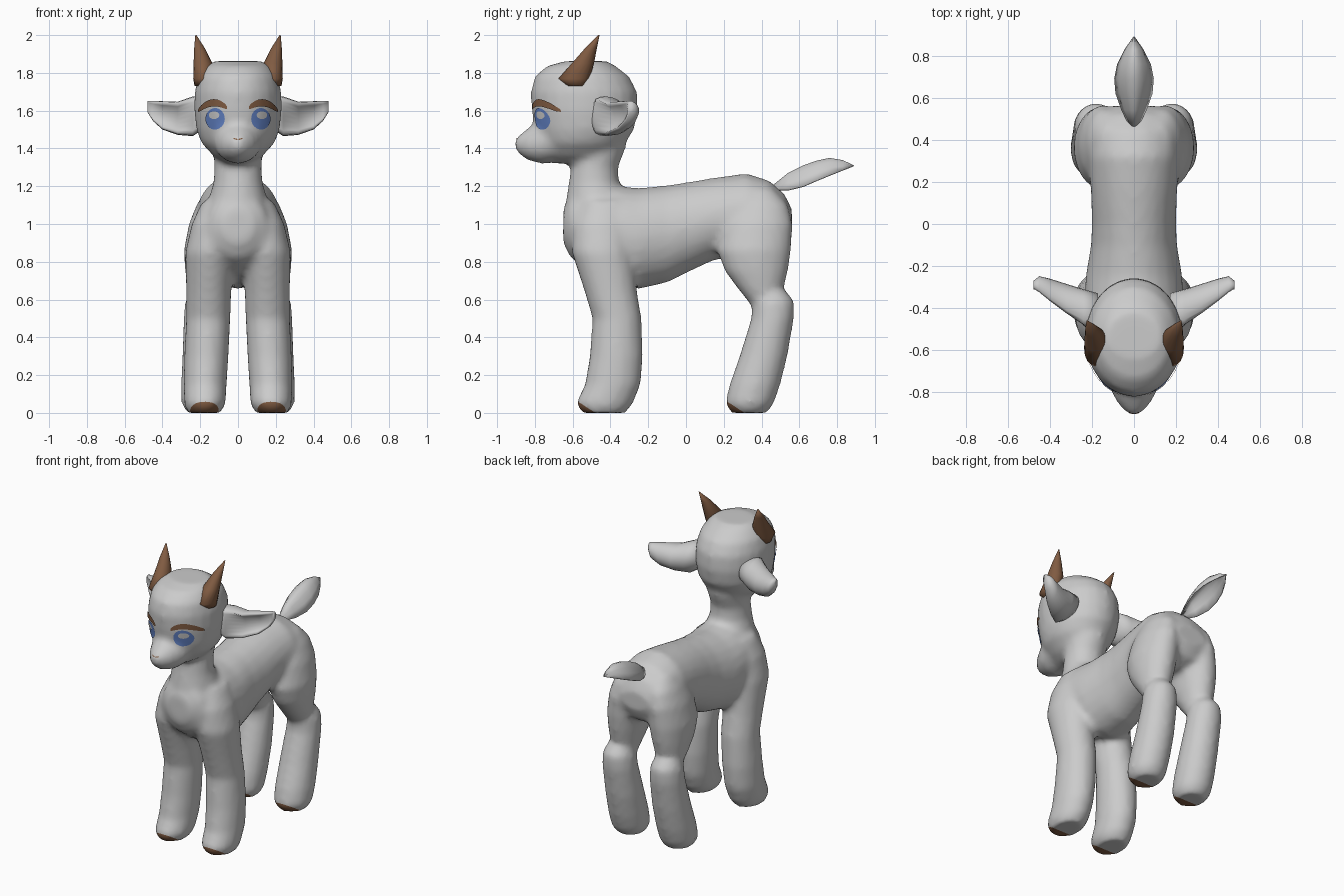
import bpy, bmesh, math
from mathutils import Vector
from mathutils.bvhtree import BVHTree

if "Cube" in bpy.data.objects:
    bpy.data.objects.remove(bpy.data.objects["Cube"])


def material(name, rgb):
    m = bpy.data.materials.new(name)
    m.diffuse_color = (*rgb, 1)
    m.use_nodes = True
    m.node_tree.nodes["Principled BSDF"].inputs["Base Color"].default_value = m.diffuse_color
    return m


COAT = material("pale_coat", (0.60, 0.60, 0.60))
BROWN = material("horn_brown", (0.22, 0.107, 0.055))
BLUE = material("eye_blue", (0.12, 0.22, 0.55))


def finish(name, bm, *mats):
    me = bpy.data.meshes.new(name)
    bm.to_mesh(me)
    bm.free()
    for m in mats:
        me.materials.append(m)
    for p in me.polygons:
        p.use_smooth = True
    ob = bpy.data.objects.new(name, me)
    bpy.context.collection.objects.link(ob)
    return ob


def loft(bm, axis, rings, side=1, n=24):
    """Skin oval rings: (position, a0, a1, b0, b1, dent); a, b are the other two axes."""
    loops, new = [], []
    for pos, a0, a1, b0, b1, *dent in rings:
        loop = []
        for i in range(n):
            t = 2 * math.pi * i / n
            a = (a0 + a1) / 2 + (a1 - a0) / 2 * math.cos(t)
            b = (b0 + b1) / 2 + (b1 - b0) / 2 * math.sin(t)
            if dent:  # hollow out the front of the ring
                a += dent[0] * (a1 - a0) / 2 * max(0, -math.cos(t) - 0.45) / 0.55
            co = [a, b]
            co.insert("xyz".index(axis), pos)
            loop.append(bm.verts.new((co[0] * side, co[1], co[2])))
        loops.append(loop)
    for p, q in zip(loops, loops[1:]):
        for i in range(n):
            j = (i + 1) % n
            new.append(bm.faces.new((p[i], p[j], q[j], q[i])))
    new += [bm.faces.new(loops[0]), bm.faces.new(loops[-1])]
    bmesh.ops.recalc_face_normals(bm, faces=new)


bm = bmesh.new()
# torso
loft(bm, "y", [(y, -w, w, z0, z1) for y, z0, z1, w in (
    (-0.65, 0.90, 1.08, 0.08), (-0.61, 0.82, 1.16, 0.15), (-0.50, 0.74, 1.20, 0.21),
    (-0.35, 0.68, 1.20, 0.235), (-0.25, 0.655, 1.19, 0.23), (-0.10, 0.69, 1.205, 0.205),
    (0.0, 0.74, 1.22, 0.20), (0.15, 0.81, 1.245, 0.205), (0.32, 0.83, 1.268, 0.22),
    (0.44, 0.83, 1.23, 0.22), (0.52, 0.87, 1.16, 0.18), (0.56, 0.95, 1.08, 0.11))])
# neck
loft(bm, "z", [(z, -w, w, y0, y1) for z, y0, y1, w in (
    (1.0, -0.65, -0.28, 0.18), (1.13, -0.635, -0.30, 0.155), (1.22, -0.62, -0.355, 0.13),
    (1.30, -0.61, -0.36, 0.125), (1.40, -0.60, -0.32, 0.13), (1.50, -0.60, -0.32, 0.12))])
# skull
loft(bm, "z", [(z, -w, w, y0, y1) for z, y0, y1, w in (
    (1.32, -0.70, -0.44, 0.06), (1.36, -0.74, -0.36, 0.13), (1.43, -0.78, -0.32, 0.195),
    (1.50, -0.80, -0.275, 0.22), (1.60, -0.817, -0.255, 0.232), (1.70, -0.822, -0.26, 0.23),
    (1.78, -0.80, -0.30, 0.21), (1.835, -0.74, -0.37, 0.17), (1.862, -0.64, -0.42, 0.13))])
# muzzle
loft(bm, "y", [(y, -w, w, z0, z1) for y, z0, z1, w in (
    (-0.66, 1.33, 1.57, 0.14), (-0.77, 1.318, 1.545, 0.12), (-0.84, 1.34, 1.505, 0.085),
    (-0.885, 1.37, 1.47, 0.05), (-0.905, 1.40, 1.45, 0.02))])
for s in (1, -1):
    # front leg
    loft(bm, "z", [
        (0.0, 0.09, 0.27, -0.55, -0.32), (0.05, 0.065, 0.285, -0.585, -0.28),
        (0.15, 0.06, 0.288, -0.535, -0.24), (0.30, 0.05, 0.285, -0.51, -0.228),
        (0.50, 0.04, 0.275, -0.495, -0.235), (0.65, 0.035, 0.275, -0.54, -0.26),
        (0.85, 0.02, 0.28, -0.605, -0.28), (1.0, 0.02, 0.245, -0.60, -0.28),
        (1.12, 0.05, 0.19, -0.54, -0.32)], s)
    # thigh
    loft(bm, "z", [
        (0.55, 0.10, 0.24, 0.36, 0.49), (0.65, 0.075, 0.265, 0.28, 0.515),
        (0.75, 0.05, 0.28, 0.205, 0.54), (0.86, 0.03, 0.287, 0.165, 0.557),
        (1.0, 0.03, 0.26, 0.19, 0.565), (1.10, 0.04, 0.22, 0.24, 0.54),
        (1.18, 0.05, 0.17, 0.30, 0.47)], s)
    # hind shank
    loft(bm, "z", [
        (0.0, 0.09, 0.27, 0.24, 0.43), (0.05, 0.065, 0.30, 0.208, 0.465),
        (0.15, 0.06, 0.302, 0.23, 0.50), (0.30, 0.06, 0.295, 0.283, 0.537),
        (0.50, 0.07, 0.288, 0.345, 0.572), (0.59, 0.08, 0.28, 0.35, 0.575),
        (0.645, 0.11, 0.25, 0.39, 0.53)], s)
body = finish("body", bm)

# blend the body parts into one skin
rm = body.modifiers.new("blend", 'REMESH')
rm.mode = 'VOXEL'
rm.voxel_size = 0.02
sm = body.modifiers.new("soften", 'SMOOTH')
sm.factor = 0.5
sm.iterations = 6
skin = bpy.data.meshes.new_from_object(
    body.evaluated_get(bpy.context.evaluated_depsgraph_get()))
bpy.data.objects.remove(body)
bm = bmesh.new()
bm.from_mesh(skin)
for f in bm.faces:
    f.material_index = 0

# hooves: cut each toe along a sloping plane and colour the tip
for toe, back in ((-0.58, -0.48), (0.21, 0.31)):
    point = Vector((0, back, 0))
    normal = Vector((0, 0.065, back - toe)).normalized()
    faces = [f for f in bm.faces if f.calc_center_median().z < 0.12
             and toe - 0.1 < f.calc_center_median().y < back + 0.2]
    geom = set(faces)
    for f in faces:
        geom.update(f.edges)
        geom.update(f.verts)
    bmesh.ops.bisect_plane(bm, geom=list(geom), dist=1e-5, plane_co=point, plane_no=normal)
    for f in bm.faces:
        c = f.calc_center_median()
        if c.z < 0.12 and toe - 0.1 < c.y < back + 0.2 and (c - point).dot(normal) < 0:
            f.material_index = 1
bm.normal_update()
tree = BVHTree.FromBMesh(bm)
finish("body", bm, COAT, BROWN)


def face_plate(name, mat, shape, nu, nv, lift=0.005):
    """Thin plate laid on the face; shape(u, v) gives x, z on the right side."""
    for s, label in ((1, "right"), (-1, "left")):
        b = bmesh.new()
        grid = []
        for i in range(nu + 1):
            row = []
            for j in range(nv + 1):
                x, z = shape(i / nu, j / nv)
                hit, nor, _, _ = tree.ray_cast(Vector((x * s, -2, z)), Vector((0, 1, 0)))
                if hit is None:
                    hit, nor = Vector((x * s, -0.7, z)), Vector((0, -1, 0))
                row.append(b.verts.new(hit + nor * lift))
            grid.append(row)
        for i in range(nu):
            for j in range(nv):
                q = (grid[i][j], grid[i + 1][j], grid[i + 1][j + 1], grid[i][j + 1])
                b.faces.new(q if s < 0 else q[::-1])
        bmesh.ops.remove_doubles(b, verts=b.verts, dist=1e-5)
        bmesh.ops.recalc_face_normals(b, faces=b.faces)
        if sum(f.normal.y * f.calc_area() for f in b.faces) > 0:
            bmesh.ops.reverse_faces(b, faces=b.faces)
        finish(label + "_" + name, b, mat)


def oval(cx, cz, rx, rz, r0=0.0):
    def shape(u, v):
        t, r = 2 * math.pi * u, r0 + (1 - r0) * v
        return cx + rx * r * math.cos(t), cz + rz * r * math.sin(t)
    return shape


def brow(u, v):
    bend = 1 - (2 * u - 1) ** 2
    thick = 0.012 + 0.026 * bend ** 0.5
    return 0.055 + 0.15 * u, 0.615 + 1 - 0.015 * u + 0.034 * bend + thick * (v - 0.5)


face_plate("iris", BLUE, oval(0.118, 1.557, 0.05, 0.057), 32, 5)
face_plate("eye_glint", COAT, oval(0.122, 1.577, 0.027, 0.02), 20, 3, 0.008)
face_plate("eyebrow", BROWN, brow, 18, 4, 0.007)
face_plate("nostril", BROWN, lambda u, v: (0.003 + 0.019 * u, 1.442 + 0.005 * u + 0.006 * v), 3, 1)

for s, label in ((1, "right"), (-1, "left")):
    # ear: a cupped leaf open towards the front
    bm = bmesh.new()
    loft(bm, "x", [
        (0.17, -0.54, -0.33, 1.51, 1.67, 0.0), (0.24, -0.54, -0.31, 1.465, 1.675, 0.5),
        (0.32, -0.485, -0.285, 1.472, 1.647, 1.1), (0.40, -0.41, -0.26, 1.50, 1.65, 1.1),
        (0.45, -0.355, -0.248, 1.545, 1.652, 0.8), (0.478, -0.315, -0.27, 1.59, 1.652, 0.2)], s)
    finish(label + "_ear", bm, COAT)
    # horn: a backswept cone
    bm = bmesh.new()
    loft(bm, "z", [
        (1.73, 0.15, 0.23, -0.63, -0.53), (1.77, 0.135, 0.237, -0.675, -0.51),
        (1.85, 0.135, 0.235, -0.605, -0.487), (1.93, 0.175, 0.232, -0.535, -0.472),
        (2.0, 0.22, 0.226, -0.464, -0.458)], s, 16)
    finish(label + "_horn", bm, BROWN)

# tail: an arched leaf
bm = bmesh.new()
rows = []
for y, ridge, edge, w in ((0.44, 1.19, 1.18, 0.01), (0.54, 1.27, 1.18, 0.06),
                          (0.62, 1.31, 1.20, 0.088), (0.69, 1.335, 1.23, 0.094),
                          (0.76, 1.35, 1.258, 0.08), (0.83, 1.338, 1.285, 0.045),
                          (0.89, 1.31, 1.308, 0.003)):
    rows.append([bm.verts.new((w * k / 4, y, ridge - (ridge - edge) * (k / 4) ** 2))
                 for k in range(-4, 5)])
for p, q in zip(rows, rows[1:]):
    for i in range(8):
        bm.faces.new((p[i], p[i + 1], q[i + 1], q[i]))
tail = finish("tail", bm, COAT)
tail.modifiers.new("thickness", 'SOLIDIFY').thickness = 0.008
